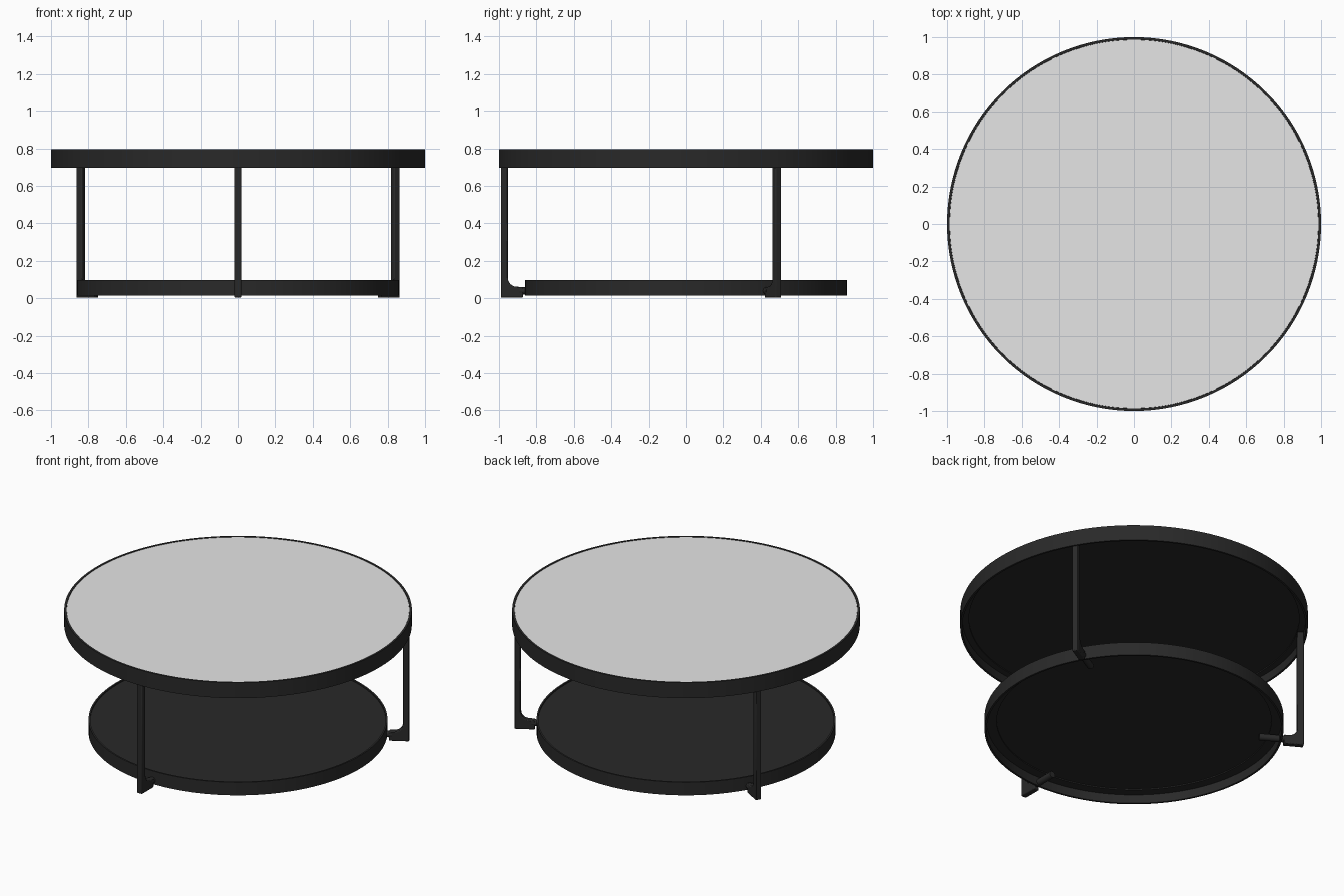
import bpy, bmesh, math
from mathutils import Matrix, Vector

if "Cube" in bpy.data.objects:
    bpy.data.objects.remove(bpy.data.objects["Cube"])


def material(name, c):
    m = bpy.data.materials.new(name)
    m.diffuse_color = (c, c, c, 1)
    m.use_nodes = True
    m.node_tree.nodes["Principled BSDF"].inputs["Base Color"].default_value = m.diffuse_color
    return m


black = material("black metal", 0.022)
grey = material("pale grey glass", 0.79)


def finish(name, bm, mat, smooth=True):
    bmesh.ops.remove_doubles(bm, verts=bm.verts, dist=1e-5)
    bmesh.ops.recalc_face_normals(bm, faces=bm.faces)
    me = bpy.data.meshes.new(name)
    bm.to_mesh(me)
    bm.free()
    me.materials.append(mat)
    ob = bpy.data.objects.new(name, me)
    bpy.context.collection.objects.link(ob)
    if smooth:
        bpy.ops.object.select_all(action='DESELECT')
        ob.select_set(True)
        bpy.context.view_layer.objects.active = ob
        bpy.ops.object.shade_smooth_by_angle(angle=math.radians(30))
    return ob


def lathe(name, profile, mat, steps=128):
    """Spin an (r, z) profile around the z axis."""
    bm = bmesh.new()
    vs = [bm.verts.new((r, 0, z)) for r, z in profile]
    es = [bm.edges.new(p) for p in zip(vs, vs[1:])]
    bmesh.ops.spin(bm, geom=vs + es, cent=(0, 0, 0), axis=(0, 0, 1),
                   angle=2 * math.pi, steps=steps, use_merge=True)
    return finish(name, bm, mat)


# Table top: thin rim around a panel, deep recess below with a stepped edge
lathe("top_frame", [(0, .757), (.95, .757), (.95, .75), (.988, .75), (.988, .697),
                    (1, .697), (1, .795), (.987, .795), (.987, .783), (0, .783)], black)
lathe("top_glass", [(0, .784), (.986, .784), (.986, .793), (0, .793)], grey)

# Lower shelf: thin rim, panel set near the top
lathe("lower_shelf", [(0, .077), (.79, .077), (.79, .07), (.848, .07), (.848, .015),
                      (.86, .015), (.86, .098), (.85, .098), (.85, .09), (0, .09)], black)

# Leg outline in (radius, z) with a curved inner corner above the foot
W = 0.036
outline = [(.953, .753), (.99, .753), (.99, .003), (.872, .003), (.872, .06), (.905, .062)]
outline += [(.905 + .048 * math.sin(a), .11 - .048 * math.cos(a))
            for a in (math.radians(15 * i) for i in range(1, 7))]

for name, deg in (("front_leg", -90), ("right_leg", 30), ("left_leg", 150)):
    turn = Matrix.Rotation(math.radians(deg), 4, 'Z')
    bm = bmesh.new()
    face = bm.faces.new([bm.verts.new((r, -W / 2, z)) for r, z in outline])
    ext = bmesh.ops.extrude_face_region(bm, geom=[face], use_keep_orig=True)
    moved = [g for g in ext["geom"] if isinstance(g, bmesh.types.BMVert)]
    bmesh.ops.translate(bm, vec=(0, W, 0), verts=moved)
    leg = finish(name, bm, black)
    leg.matrix_world = turn
    bev = leg.modifiers.new("soft edges", 'BEVEL')
    bev.width, bev.segments = .005, 2
    bev.limit_method, bev.angle_limit = 'ANGLE', math.radians(40)

    # Round support bar running under the shelf
    bm = bmesh.new()
    bmesh.ops.create_cone(bm, cap_ends=True, segments=20, radius1=.02, radius2=.02,
                          depth=.16, matrix=Matrix.Translation(Vector((.81, 0, .04)))
                          @ Matrix.Rotation(math.pi / 2, 4, 'Y'))
    bar = finish(name.replace("leg", "support_bar"), bm, black)
    bar.matrix_world = turn
